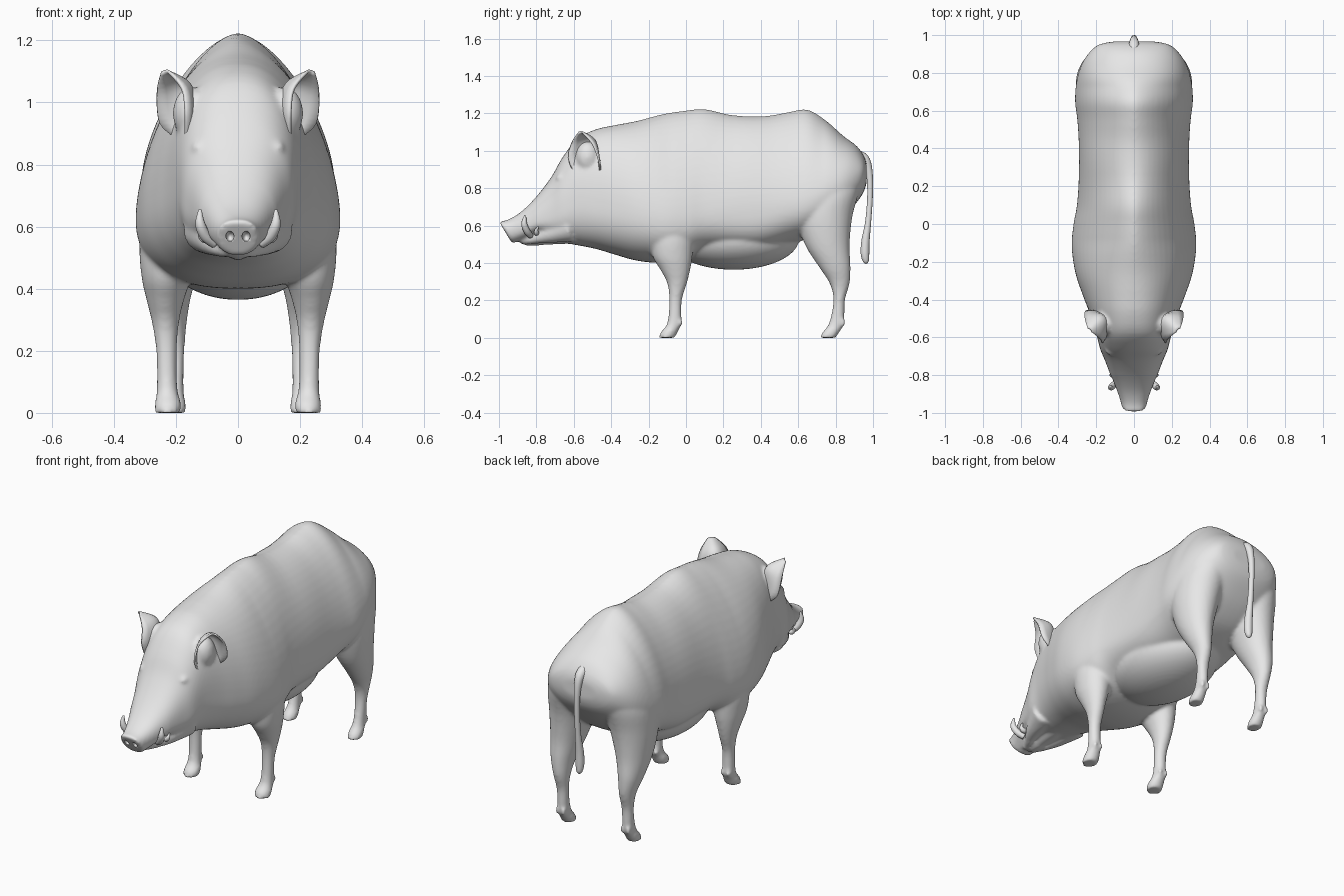
import bpy, bmesh, math
from mathutils import Vector, Matrix

if "Cube" in bpy.data.objects:
    bpy.data.objects.remove(bpy.data.objects["Cube"])

GREY = bpy.data.materials.new("light_grey")
GREY.diffuse_color = (0.8, 0.8, 0.8, 1)
GREY.use_nodes = True
GREY.node_tree.nodes["Principled BSDF"].inputs["Base Color"].default_value = GREY.diffuse_color


def spline(rows, steps):
    """Catmull-Rom interpolation through rows of numbers."""
    out = []
    for i in range(len(rows) - 1):
        a, b, c, d = (rows[min(max(k, 0), len(rows) - 1)] for k in range(i - 1, i + 3))
        for s in range(steps):
            t = s / steps
            out.append([0.5 * (2 * q + (r - p) * t + (2 * p - 5 * q + 4 * r - u) * t * t
                               + (3 * q - p - 3 * r + u) * t ** 3)
                        for p, q, r, u in zip(a, b, c, d)])
    return out + [list(rows[-1])]


def loft(bm, rings):
    """Skin a list of closed rings and cap both ends."""
    vs = [[bm.verts.new(p) for p in ring] for ring in rings]
    n = len(vs[0])
    faces = [bm.faces.new((a[i], a[(i + 1) % n], b[(i + 1) % n], b[i]))
             for a, b in zip(vs, vs[1:]) for i in range(n)]
    faces += [bm.faces.new(vs[0]), bm.faces.new(vs[-1])]
    bmesh.ops.recalc_face_normals(bm, faces=faces)


def tube(bm, path, n=12):
    """Tapered tube through rows of x, y, z, radius, without twist."""
    pts = spline(path, 5)
    rings, u = [], None
    for i, p in enumerate(pts):
        tan = (Vector(pts[min(i + 1, len(pts) - 1)][:3]) - Vector(pts[max(i - 1, 0)][:3])).normalized()
        u = tan.orthogonal() if u is None else u - tan * u.dot(tan)
        u.normalize()
        v = tan.cross(u)
        rings.append([Vector(p[:3]) + p[3] * (u * math.cos(2 * math.pi * k / n)
                      + v * math.sin(2 * math.pi * k / n)) for k in range(n)])
    loft(bm, rings)


def ball(bm, loc, size):
    bmesh.ops.create_uvsphere(bm, u_segments=48, v_segments=28, radius=1,
                              matrix=Matrix.Translation(loc) @ Matrix.Diagonal((*size, 1)))


def finish(bm, name):
    me = bpy.data.meshes.new(name)
    bm.to_mesh(me)
    bm.free()
    me.materials.append(GREY)
    for p in me.polygons:
        p.use_smooth = True
    ob = bpy.data.objects.new(name, me)
    bpy.context.collection.objects.link(ob)
    return ob


# Torso and head: y, top, bottom, half width, height of widest point
TORSO = [
    (-1.00, .622, .505, .065, .565), (-.95, .632, .515, .075, .57), (-.88, .675, .535, .098, .59),
    (-.80, .755, .56, .125, .62), (-.72, .86, .53, .155, .65), (-.66, .965, .51, .18, .68),
    (-.58, 1.065, .495, .20, .72), (-.48, 1.115, .475, .232, .70), (-.38, 1.137, .445, .27, .68),
    (-.26, 1.16, .412, .31, .66), (-.12, 1.197, .40, .33, .63), (.0, 1.215, .415, .32, .63),
    (.10, 1.223, .455, .302, .65), (.25, 1.19, .465, .292, .67), (.42, 1.185, .47, .292, .69),
    (.55, 1.207, .50, .30, .71), (.65, 1.22, .53, .312, .73), (.75, 1.16, .57, .305, .77),
    (.84, 1.08, .64, .28, .81), (.91, 1.028, .72, .235, .85), (.95, .975, .78, .185, .88),
    (.966, .93, .83, .11, .88)]


def torso_ring(row, n=64):
    y, top, bot, w, mid = row
    blend = min(max((y + .6) / .5, 0), 1)
    tail_end = min(max((y - .72) / .15, 0), 1)
    saddle = math.exp(-((y - .34) / .16) ** 2)
    shear = .6 * min(max((-.8 - y) / .2, 0), 1)
    ring = []
    for k in range(n):
        a = 2 * math.pi * k / n
        s, c = math.sin(a), math.cos(a)
        e = (2.4 - .78 * blend + .38 * tail_end + .2 * saddle) if c > 0 else 2.4 + .5 * saddle
        z = mid + ((top - mid) if c > 0 else (bot - mid)) * abs(c) ** (2 / e)
        x = math.copysign(w * abs(s) ** (2 / e), s)
        ring.append((x, y + shear * (top - z), z))
    return ring


# Legs: z, front and back y, inner and outer x
FRONT = [(0, -.145, -.06, .185, .268), (.03, -.135, -.045, .182, .268), (.08, -.10, -.025, .195, .262),
         (.2, -.09, -.022, .197, .264), (.29, -.10, .005, .19, .277), (.36, -.135, .022, .175, .294),
         (.44, -.18, .035, .15, .311), (.55, -.19, .04, .13, .316), (.66, -.16, .02, .13, .28)]
HIND = [(0, .715, .80, .168, .245), (.03, .73, .82, .168, .243), (.08, .765, .845, .175, .235),
        (.2, .788, .85, .172, .238), (.29, .768, .875, .165, .25), (.38, .71, .88, .15, .275),
        (.5, .635, .875, .115, .296), (.65, .59, .89, .07, .308), (.78, .61, .925, .04, .296),
        (.88, .66, .945, .03, .24), (.95, .70, .90, .04, .20)]


def leg(bm, rows, side, heel):
    rings = []
    for z, y0, y1, x0, x1 in spline(rows, 4):
        rings.append([(side * ((x0 + x1) / 2 + (x1 - x0) / 2 * math.cos(math.pi * k / 16)),
                       (y0 + y1) / 2 + (y1 - y0) / 2 * math.sin(math.pi * k / 16), z)
                      for k in range(32)])
    loft(bm, rings)
    # dew claws
    for dx in (-.02, .02):
        ball(bm, (side * (.5 * (rows[2][3] + rows[2][4]) + dx), heel, .082), (.011, .013, .022))


bm = bmesh.new()
loft(bm, [torso_ring(r) for r in spline(TORSO, 4)])
ball(bm, (0, .255, .53), (.245, .35, .166))                     # belly
tube(bm, [(0, -.885, .515, .012), (0, -.84, .52, .03), (0, -.76, .54, .045),
          (0, -.64, .575, .075)], 20)                           # chin core
for sx in (-1, 1):
    tube(bm, [(sx * .02, -.88, .515, .014), (sx * .05, -.82, .525, .024),
              (sx * .08, -.74, .55, .045), (sx * .10, -.62, .59, .08)], 16)  # jaw
    ball(bm, (sx * .129, -.665, .855), (.022, .03, .02))        # eye
    ball(bm, (sx * .150, -.525, .965), (.06, .065, .085))       # ear root
    leg(bm, FRONT, sx, -.03)
    leg(bm, HIND, sx, .84)
body = finish(bm, "body")
rm = body.modifiers.new("blend", 'REMESH')
rm.mode = 'VOXEL'
rm.voxel_size = .0095
rm.use_smooth_shade = True
sm = body.modifiers.new("soften", 'SMOOTH')
sm.factor = .5
sm.iterations = 9

# Nostrils cut into the snout disc
bm = bmesh.new()
for sx in (-1, 1):
    ball(bm, (sx * .026, -.972, .568), (.013, .03, .017))
cutter = finish(bm, "nostril_cutter")
cutter.hide_render = True
cutter.display_type = 'WIRE'
cut = body.modifiers.new("nostrils", 'BOOLEAN')
cut.operation = 'DIFFERENCE'
cut.object = cutter

# Ears: cupped leaves with front edge, bowed back and rear edge at each level
EAR = [(.168, -.60, .885, .10, -.48, .89, .20, -.46, .885),
       (.168, -.63, .965, .07, -.46, 1.01, .253, -.462, .935),
       (.178, -.61, 1.042, .11, -.45, 1.085, .260, -.495, 1.03),
       (.222, -.573, 1.098, .23, -.555, 1.105, .246, -.55, 1.096)]
for sx, name in ((1, "left_ear"), (-1, "right_ear")):
    bm = bmesh.new()
    grid = []
    for r in spline(EAR, 5):
        f, m, b = Vector(r[:3]), Vector(r[3:6]), Vector(r[6:])
        line = []
        for k in range(11):
            t = k / 10
            p = f * (1 - t) ** 2 + m * 2 * t * (1 - t) + b * t * t
            line.append(bm.verts.new((sx * p.x, p.y, p.z)))
        grid.append(line)
    for a, b in zip(grid, grid[1:]):
        for k in range(10):
            bm.faces.new((a[k], a[k + 1], b[k + 1], b[k]))
    bmesh.ops.recalc_face_normals(bm, faces=bm.faces)
    ear = finish(bm, name)
    so = ear.modifiers.new("thickness", 'SOLIDIFY')
    so.thickness = .01
    so.offset = 0

# Tusks: long lower pair and short upper pair
for sx, name in ((1, "left_tusks"), (-1, "right_tusks")):
    bm = bmesh.new()
    tube(bm, [(sx * .075, -.83, .545, .016), (sx * .105, -.85, .57, .018),
              (sx * .122, -.865, .61, .016), (sx * .122, -.86, .655, .005)])
    tube(bm, [(sx * .07, -.80, .57, .016), (sx * .105, -.80, .56, .014),
              (sx * .12, -.80, .575, .010), (sx * .12, -.79, .595, .003)])
    finish(bm, name)

# Tail with a thick tuft at the end
bm = bmesh.new()
tube(bm, [(0, .90, .98, .03), (0, .955, .955, .026), (0, .98, .88, .018), (0, .984, .76, .015),
          (0, .974, .62, .016), (0, .96, .52, .022), (0, .957, .45, .023), (0, .962, .41, .016),
          (0, .964, .396, .004)], 14)
finish(bm, "tail")
